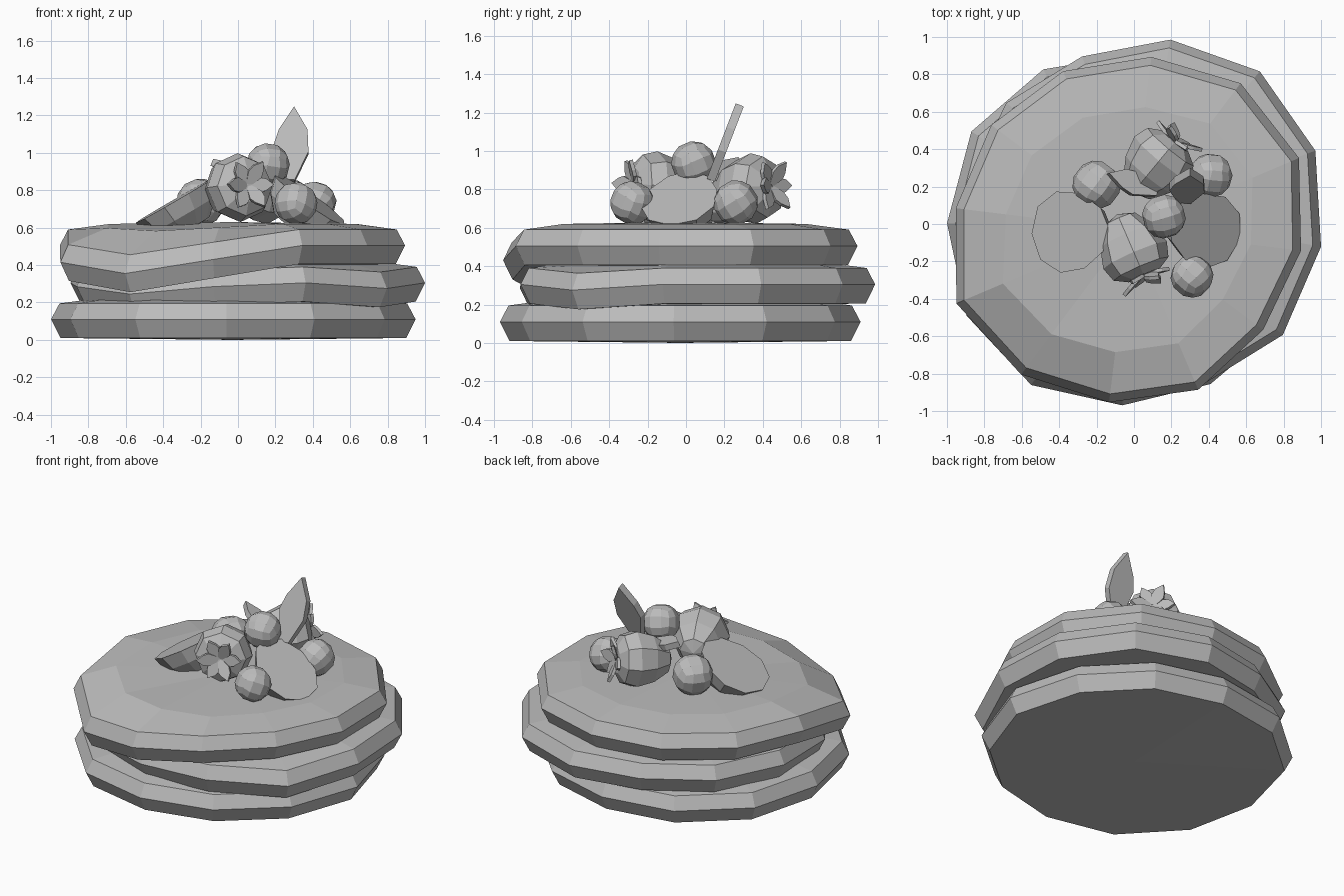
import bpy, bmesh
from math import sin, cos, radians, tau
from mathutils import Vector, Matrix

if "Cube" in bpy.data.objects:
    bpy.data.objects.remove(bpy.data.objects["Cube"])

GREY = (0.5, 0.5, 0.5, 1)
grey = bpy.data.materials.new("plain_grey")
grey.use_nodes = True
grey.diffuse_color = GREY
grey.node_tree.nodes["Principled BSDF"].inputs["Base Color"].default_value = GREY


def finish(name, bm, matrix=Matrix()):
    """Turn a bmesh into a flat-shaded object."""
    bmesh.ops.transform(bm, matrix=matrix, verts=bm.verts)
    bmesh.ops.recalc_face_normals(bm, faces=bm.faces)
    mesh = bpy.data.meshes.new(name)
    bm.to_mesh(mesh)
    bm.free()
    mesh.materials.append(grey)
    obj = bpy.data.objects.new(name, mesh)
    bpy.context.collection.objects.link(obj)
    return obj


def loft(name, rings, bottom, top, matrix=Matrix()):
    """Bridge rings of points and close both ends with a fan."""
    bm = bmesh.new()
    rows = [[bm.verts.new(p) for p in ring] for ring in rings]
    n = len(rows[0])
    ends = bm.verts.new(bottom), bm.verts.new(top)
    for i in range(n):
        j = (i + 1) % n
        for a, b in zip(rows, rows[1:]):
            bm.faces.new((a[i], a[j], b[j], b[i]))
        bm.faces.new((rows[0][j], rows[0][i], ends[0]))
        bm.faces.new((rows[-1][i], rows[-1][j], ends[1]))
    return finish(name, bm, matrix)


def pancake(name, x, y, z, turn, radii, drops):
    """Twelve-sided disc with a bevelled rim; drops sag single corners."""
    rings = []
    for inset, height, sag in ((-.05, -.10, 1), (0, 0, 1), (-.045, .085, .9), (-.27, .115, .25)):
        ring = []
        for k, r in enumerate(radii):
            a = radians(turn + 30 * k)
            ring.append((x + (r + inset) * cos(a), y + (r + inset) * sin(a),
                         z + height - sag * drops.get(k, 0)))
        rings.append(ring)
    loft(name, rings, (x, y, z - .11), (x, y, z + .125))


# Pancake stack
pancake("bottom_pancake", -.03, -.03, .11, 28,
        (.96, .95, .94, .97, .99, .97, .98, .98, .94, .935, .96, .98), {})
pancake("middle_pancake", .03, .05, .305, 20,
        (1, 1, .95, .9, .93, .94, .95, .95, .93, .97, 1, .985), {6: .02, 7: .06, 8: .02, 10: .03})
pancake("top_pancake", -.02, -.03, .505, 23,
        (.98, .98, .93, .92, .93, .94, 1.01, .97, .93, .93, .89, .92), {6: .09, 7: .15, 8: .075})


def leaf(name, base, tip, across, width, thick):
    """Pointed plate running from base to tip."""
    base, v = Vector(base), Vector(tip) - Vector(base)
    n = Vector(across).cross(v).normalized()
    u = v.cross(n).normalized() * width
    bm = bmesh.new()
    outline = ((-.35, 0), (-1, .45), (-.75, .68), (0, 1), (.85, .7), (1, .4), (.35, 0))
    face = bm.faces.new([bm.verts.new(base + u * a + v * b - n * thick / 2) for a, b in outline])
    ext = bmesh.ops.extrude_face_region(bm, geom=[face])
    bmesh.ops.translate(bm, vec=n * thick,
                        verts=[e for e in ext["geom"] if isinstance(e, bmesh.types.BMVert)])
    finish(name, bm)


def strawberry(name, centre, direction):
    """Eight-sided tapered body with a star of small leaves at its wide end."""
    place = Matrix.Translation(centre) @ Vector(direction).to_track_quat('Z', 'Y').to_matrix().to_4x4()
    rings = [[(r * cos(tau * k / 8), r * sin(tau * k / 8), h) for k in range(8)]
             for r, h in ((.09, -.17), (.155, -.07), (.185, .04), (.16, .12), (.09, .16))]
    loft(name, rings, (0, 0, -.20), (0, 0, .16), place)
    for k in range(6):
        a = tau * k / 6
        out, side = Vector((cos(a), sin(a), 0)), Vector((-sin(a), cos(a), 0))
        up = Vector((0, 0, 1))
        leaf(f"{name}_sepal_{k + 1}", place @ (up * .155 + out * .01),
             place @ (out * .14 + up * (.18 + .035 * (k % 2))),
             place.to_3x3() @ side, .04, .02)


strawberry("front_strawberry", (-.01, -.13, .81), (.38, -.88, .1))
strawberry("back_strawberry", (.12, .32, .80), (.62, .75, .1))

# Round berries
for i, (x, y, z, r) in enumerate(((.16, .04, .935, .118), (-.20, .21, .735, .13),
                                  (.41, .26, .73, .118), (.31, -.28, .73, .115))):
    bm = bmesh.new()
    bmesh.ops.create_cube(bm, size=2)
    bmesh.ops.subdivide_edges(bm, edges=bm.edges, cuts=2, use_grid_fill=True)
    for v in bm.verts:
        v.co = v.co.normalized() * r
    finish(f"round_berry_{i + 1}", bm,
           Matrix.Translation((x, y, z)) @ Matrix.Rotation(.5 + i, 4, (1, .5, .7)))


def half_fruit(name, centre, tilt, turn, length, width):
    """Halved fruit, cut face up, with a tapered rounded underside."""
    rings = []
    for s, h in ((.5, -.17), (.85, -.09), (1, 0)):
        rings.append([(s * length * cos(tau * k / 10),
                       s * width * sin(tau * k / 10) * (1 + .12 * cos(tau * k / 10)), h)
                      for k in range(10)])
    place = (Matrix.Translation(centre) @ Matrix.Rotation(radians(turn), 4, 'Z')
             @ Matrix.Rotation(radians(tilt), 4, 'Y'))
    loft(name, rings, (0, 0, -.18), (0, 0, 0), place)


# Leaning fruit halves
half_fruit("left_fruit_half", (.38, -.03, .755), 36, -15, .24, .20)
half_fruit("right_fruit_half", (-.34, -.04, .745), 30, 183, .24, .22)

# Garnish leaves
leaf("tall_leaf", (.27, .13, .85), (.30, .28, 1.24), (1, 0, 0), .095, .045)
leaf("low_leaf", (.12, .17, .86), (-.14, .27, .95), (.3, 1, -.3), .065, .04)
